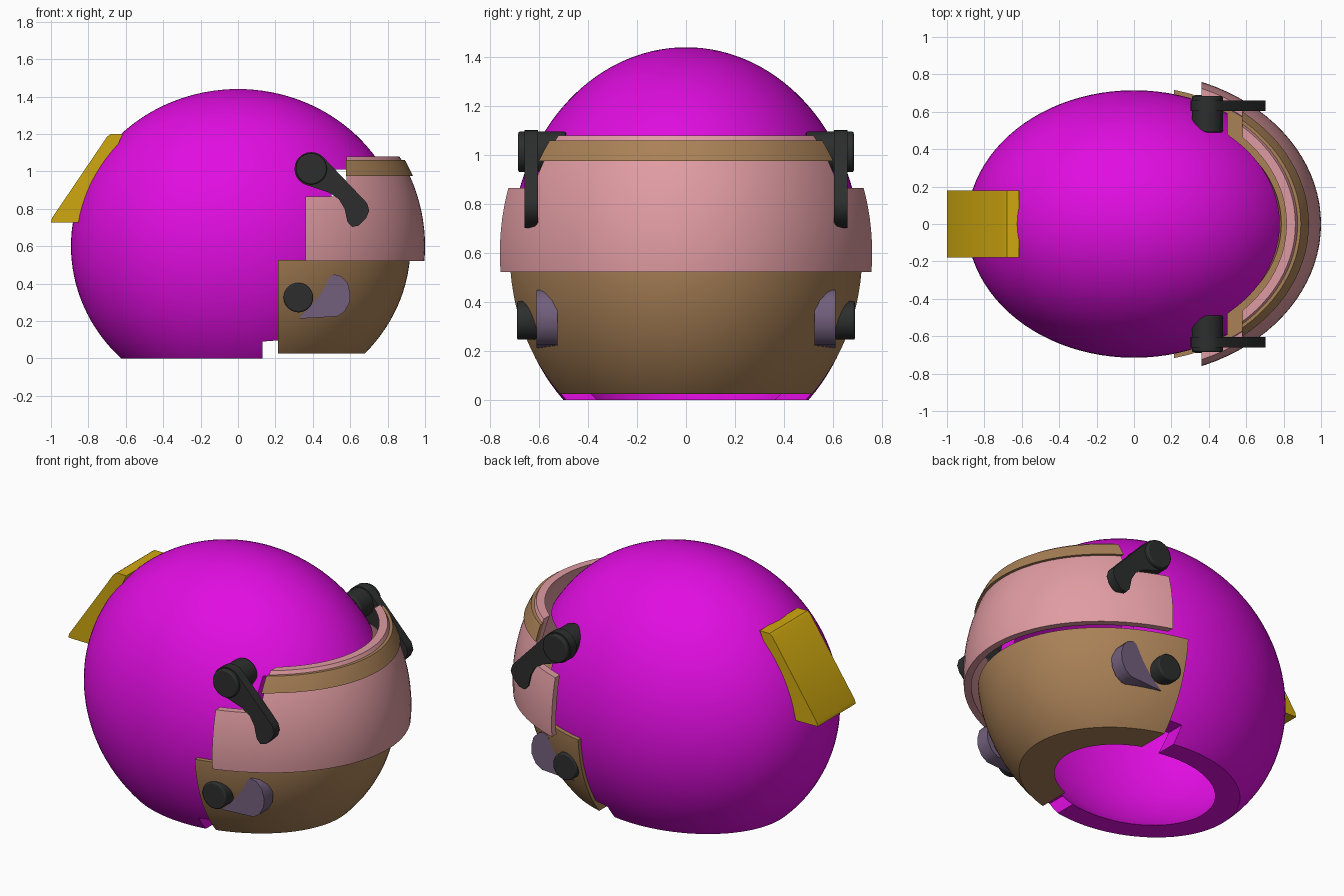
import bpy, bmesh, math
from mathutils import Matrix

if "Cube" in bpy.data.objects:
    bpy.data.objects.remove(bpy.data.objects["Cube"])

CENTRE_Z = 0.6


def material(name, color):
    m = bpy.data.materials.new(name)
    m.diffuse_color = (*color, 1)
    m.use_nodes = True
    m.node_tree.nodes["Principled BSDF"].inputs["Base Color"].default_value = m.diffuse_color
    return m


MAGENTA = material("magenta", (0.75, 0.004, 0.75))
TAN = material("tan", (0.40, 0.22, 0.095))
PINK = material("pink", (0.74, 0.33, 0.36))
GOLD = material("gold", (0.62, 0.39, 0.005))
BLACK = material("black", (0.026, 0.027, 0.027))
PURPLE = material("purple", (0.17, 0.115, 0.205))


def add(name, bm, mat):
    bmesh.ops.recalc_face_normals(bm, faces=bm.faces)
    me = bpy.data.meshes.new(name)
    bm.to_mesh(me)
    bm.free()
    ob = bpy.data.objects.new(name, me)
    bpy.context.collection.objects.link(ob)
    me.materials.append(mat)
    return ob


def activate(ob):
    bpy.ops.object.select_all(action='DESELECT')
    ob.select_set(True)
    bpy.context.view_layer.objects.active = ob


def smooth(ob, angle=30):
    activate(ob)
    bpy.ops.object.shade_smooth_by_angle(angle=math.radians(angle))


def ellipsoid(name, radii, mat):
    bm = bmesh.new()
    bmesh.ops.create_uvsphere(bm, u_segments=96, v_segments=64, radius=1)
    bmesh.ops.transform(bm, verts=bm.verts,
                        matrix=Matrix.Translation((0, 0, CENTRE_Z)) @ Matrix.Diagonal((*radii, 1)))
    return add(name, bm, mat)


def prism(name, profile, y0, y1, mat):
    """Extrude an x-z profile along y."""
    bm = bmesh.new()
    f = bm.faces.new([bm.verts.new((x, y0, z)) for x, z in profile])
    ext = bmesh.ops.extrude_face_region(bm, geom=[f])
    vs = [v for v in ext["geom"] if isinstance(v, bmesh.types.BMVert)]
    bmesh.ops.translate(bm, verts=vs, vec=(0, y1 - y0, 0))
    return add(name, bm, mat)


def boolean(ob, cutter, op):
    mod = ob.modifiers.new("cut", 'BOOLEAN')
    mod.object, mod.operation, mod.solver = cutter, op, 'EXACT'
    activate(ob)
    bpy.ops.object.modifier_apply(modifier=mod.name)
    bpy.data.objects.remove(cutter)


def shell(name, radii, thick, profile, mat):
    """Hollow ellipsoid trimmed to a side-view profile."""
    ob = ellipsoid(name, radii, mat)
    boolean(ob, ellipsoid("inner", [r - thick for r in radii], mat), 'DIFFERENCE')
    boolean(ob, prism("trim", profile, -1.2, 1.2, mat), 'INTERSECT')
    smooth(ob)
    return ob


def disc(name, x, z, r, y0, y1, mat):
    pts = [(x + r * math.cos(i * math.tau / 40), z + r * math.sin(i * math.tau / 40)) for i in range(40)]
    return prism(name, pts, y0, y1, mat)


def both_sides(ob, bevel=0.0):
    if bevel:
        b = ob.modifiers.new("bevel", 'BEVEL')
        b.width, b.segments, b.limit_method = bevel, 2, 'ANGLE'
    m = ob.modifiers.new("mirror", 'MIRROR')
    m.use_axis = (False, True, False)
    smooth(ob, 40)


# Main shell with face and neck openings
shell("helmet_shell", (0.893, 0.715, 0.84), 0.09,
      [(-1.1, 0), (0.13, 0), (0.13, 0.09), (0.4, 0.11), (0.4, 0.5), (0.5, 0.53),
       (0.5, 1.01), (1.1, 1.01), (1.1, 1.6), (-1.1, 1.6)], MAGENTA)

# Chin guard
shell("chin_guard", (0.922, 0.74, 0.847), 0.13,
      [(0.215, 0.025), (1.1, 0.025), (1.1, 0.527), (0.215, 0.527)], TAN)

# Visor, taller across the front, with a brow band
shell("visor", (1.0, 0.815, 0.95), 0.04,
      [(0.36, 0.522), (1.1, 0.522), (1.1, 1.08), (0.58, 1.08), (0.58, 0.865), (0.36, 0.865)], PINK)
shell("brow_band", (1.015, 0.83, 0.965), 0.025,
      [(0.577, 0.975), (1.1, 0.975), (1.1, 1.06), (0.577, 1.06)], TAN)

# Rear spoiler
spoiler = prism("rear_spoiler", [(-0.615, 1.2), (-0.68, 1.2), (-0.70, 1.185), (-0.995, 0.75),
                                 (-1.0, 0.727), (-0.84, 0.725)], -0.18, 0.18, GOLD)
smooth(spoiler)

# Visor pivots and arms
both_sides(disc("visor_pivot", 0.392, 1.013, 0.083, 0.49, 0.685, BLACK), 0.008)
arc = [(0.392 + 0.09 * math.cos(math.radians(a)), 1.013 + 0.09 * math.sin(math.radians(a)))
       for a in range(45, 256, 15)]
both_sides(prism("visor_arm", arc + [(0.49, 0.885), (0.54, 0.85), (0.57, 0.80), (0.585, 0.73),
                                     (0.61, 0.703), (0.645, 0.71), (0.685, 0.75), (0.702, 0.79),
                                     (0.69, 0.83)], 0.605, 0.66, BLACK))

# Chin knobs and vents
both_sides(disc("chin_knob", 0.323, 0.325, 0.079, 0.55, 0.69, BLACK), 0.008)
both_sides(prism("chin_vent", [(0.32, 0.212), (0.53, 0.224), (0.57, 0.25), (0.597, 0.30),
                               (0.6, 0.35), (0.585, 0.405), (0.55, 0.44), (0.515, 0.45),
                               (0.495, 0.44), (0.46, 0.38), (0.40, 0.29)], 0.525, 0.61, PURPLE))
